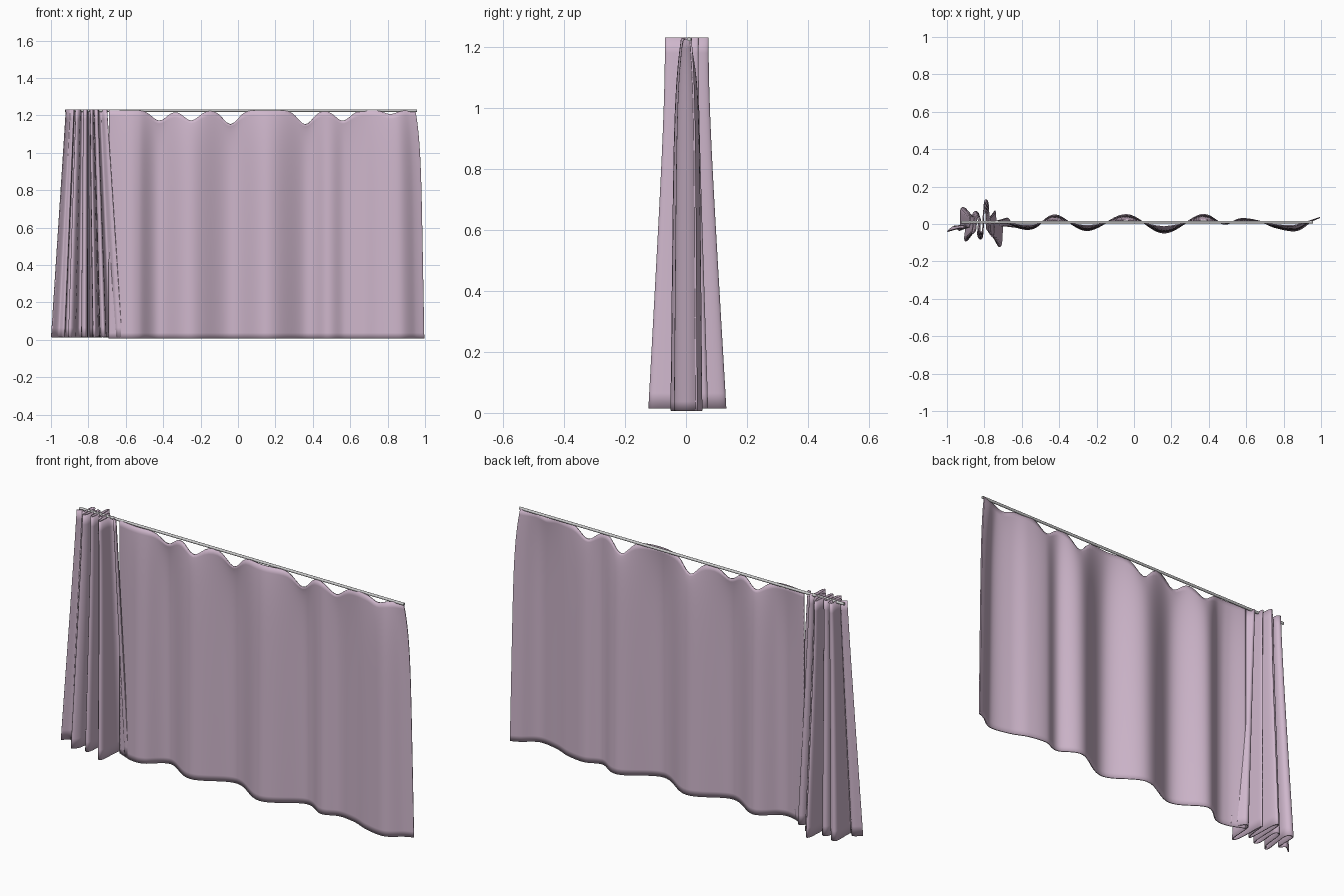
import bpy, bmesh, math
from mathutils import Vector

if "Cube" in bpy.data.objects:
    bpy.data.objects.remove(bpy.data.objects["Cube"])

fabric = bpy.data.materials.new("lilac_fabric")
fabric.diffuse_color = (0.62, 0.47, 0.60, 1)
fabric.use_nodes = True
fabric.node_tree.nodes["Principled BSDF"].inputs["Base Color"].default_value = fabric.diffuse_color


def spline(points, steps):
    """Catmull-Rom samples through 2D points."""
    p = [Vector(q) for q in points]
    p = [2 * p[0] - p[1]] + p + [2 * p[-1] - p[-2]]
    out = []
    for i in range(1, len(p) - 2):
        a, b, c, d = p[i - 1:i + 3]
        for k in range(steps):
            t = k / steps
            out.append(0.5 * (2 * b + (c - a) * t + (2 * a - 5 * b + 4 * c - d) * t * t
                              + (3 * b - a - 3 * c + d) * t ** 3))
    return out + [p[-2]]


def cloth(name, path, rows, place):
    """Sheet of fabric: place(point, t) gives the position at height fraction t."""
    bm = bmesh.new()
    grid = [[bm.verts.new(place(p, r / rows)) for p in path] for r in range(rows + 1)]
    for lo, hi in zip(grid, grid[1:]):
        for i in range(len(path) - 1):
            bm.faces.new((lo[i], lo[i + 1], hi[i + 1], hi[i]))
    mesh = bpy.data.meshes.new(name)
    bm.to_mesh(mesh)
    bm.free()
    obj = bpy.data.objects.new(name, mesh)
    bpy.context.collection.objects.link(obj)
    mesh.materials.append(fabric)
    for f in mesh.polygons:
        f.use_smooth = True
    solid = obj.modifiers.new("thickness", 'SOLIDIFY')
    solid.thickness, solid.offset = 0.006, 0
    return obj


# Drawn curtain: gentle waves, scalloped where it sags between the rings
waves = [(-0.69, 0.01), (-0.60, -0.025), (-0.53, -0.02), (-0.42, 0.048), (-0.25, -0.035),
         (-0.04, 0.05), (0.16, -0.048), (0.36, 0.05), (0.48, 0.0), (0.57, 0.028),
         (0.67, 0.015), (0.76, -0.02), (0.87, -0.035), (0.95, 0.015), (0.995, 0.035)]
sags = [(-0.42, 0.055), (-0.25, 0.055), (-0.04, 0.075), (0.36, 0.075), (0.56, 0.055), (0.83, 0.02)]


def hang_wide(p, t):
    sag = sum(d * math.exp(-((p.x - x) / 0.055) ** 2) for x, d in sags)
    edge = max(0, (p.x - 0.75) / 0.245)
    x = p.x - edge * (0.022 * t + 0.025 * t ** 8)
    y = 0.005 + (p.y - 0.005) * (1 - 0.25 * t - 0.4 * t ** 8)
    return x, y, 0.007 + 1.22 * t - sag * t ** 12


cloth("drawn_curtain", spline(waves, 10), 40, hang_wide)

# Gathered curtain: tight pleats that spread towards the hem
pleats = [(-0.998, -0.04), (-0.96, -0.012), (-0.93, -0.03), (-0.925, 0.08), (-0.89, 0.06),
          (-0.905, -0.082), (-0.875, -0.06), (-0.86, 0.055), (-0.83, 0.05), (-0.835, -0.06),
          (-0.81, -0.065), (-0.80, 0.11), (-0.78, 0.108), (-0.772, -0.045), (-0.755, -0.03),
          (-0.742, 0.07), (-0.733, -0.095), (-0.71, -0.11), (-0.70, 0.005), (-0.675, 0.03),
          (-0.645, -0.012), (-0.62, -0.018)]


def hang_gathered(p, t):
    sx = 1 - 0.42 * t
    sy = 1 - 0.55 * t + 0.1 * t ** 6
    return -0.81 + (p.x + 0.81) * sx, p.y * sy, 0.014 + 1.217 * t


cloth("gathered_curtain", spline(pleats, 8), 24, hang_gathered)

# Rod
bpy.ops.mesh.primitive_cylinder_add(vertices=16, radius=0.007, depth=1.88,
                                    location=(0.016, 0.01, 1.226),
                                    rotation=(0, math.pi / 2, 0))
bpy.context.object.name = "curtain_rod"
bpy.ops.object.shade_smooth_by_angle()
